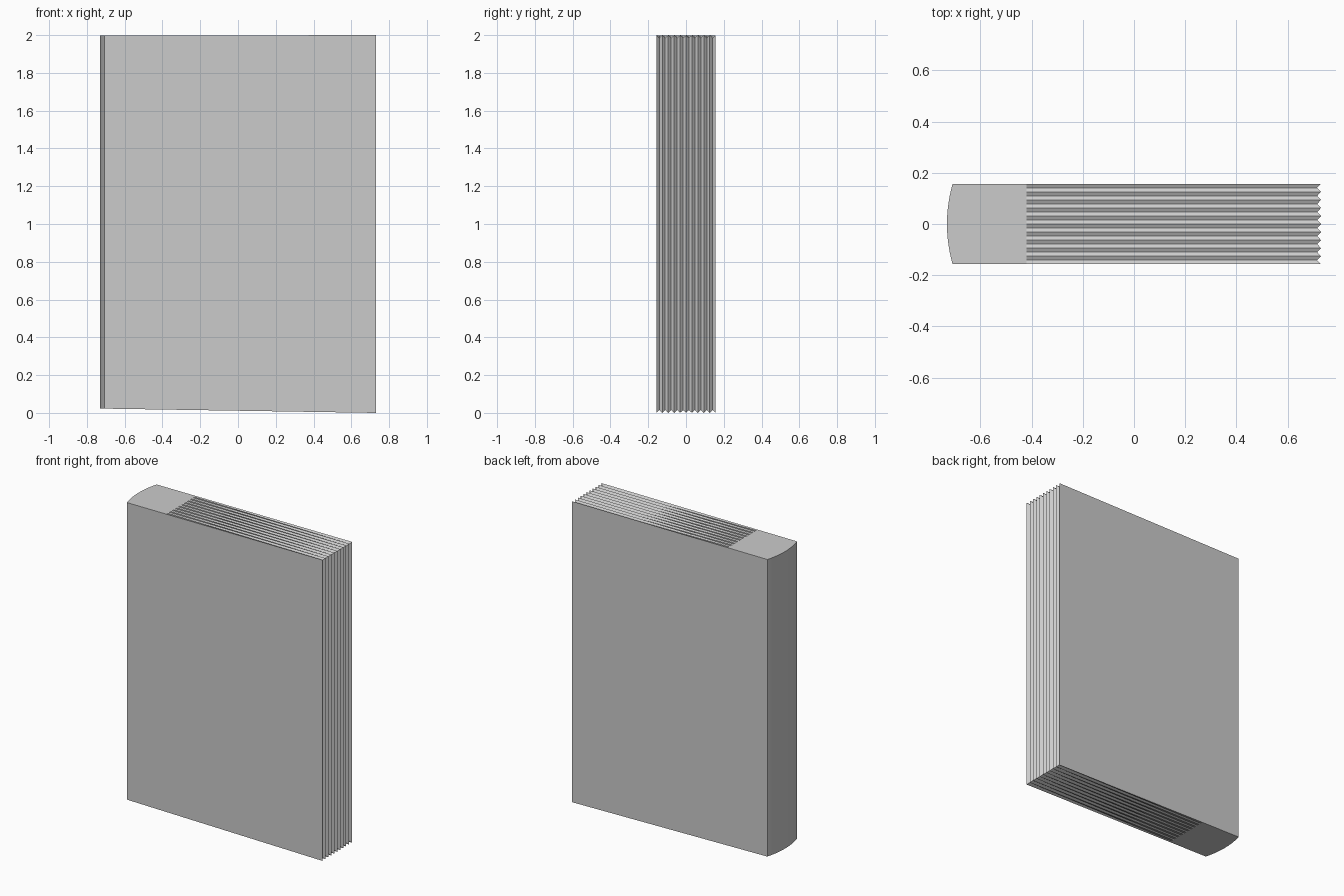
import bpy, bmesh

if "Cube" in bpy.data.objects:
    bpy.data.objects.remove(bpy.data.objects["Cube"])

HALF_X, HALF_Y = 0.73, 0.157
FOLDS = 10              # grooves across the page block
GROOVE = 0.015          # groove depth at the fore edge
BULGE = 0.022           # roundness of the spine
MID_X = -0.42           # where the grooves fade out toward the spine


def bottom(x):
    return 0.023 * (HALF_X - x) / (2 * HALF_X)


def top(x):
    return 2 - 0.003 * (HALF_X - x) / (2 * HALF_X)


# One vertical outline per tip / notch across the thickness
bm = bmesh.new()
outlines = []
for i in range(2 * FOLDS + 1):
    t = i / FOLDS - 1
    y = t * HALF_Y
    d = GROOVE if i % 2 else 0
    sx = -HALF_X + BULGE * t * t
    pts = [(sx, bottom(sx)), (MID_X, bottom(MID_X)), (HALF_X - d, d),
           (HALF_X - d, 2 - d), (MID_X, top(MID_X)), (sx, top(sx))]
    outlines.append([bm.verts.new((x, y, z)) for x, z in pts])

# Skin neighbouring outlines; only the rounded spine is smooth
for a, b in zip(outlines, outlines[1:]):
    for j in range(6):
        k = (j + 1) % 6
        f = bm.faces.new((a[j], a[k], b[k], b[j]))
        f.smooth = j == 5

# Front and back covers
bm.faces.new(outlines[0])
bm.faces.new(outlines[-1])
bmesh.ops.recalc_face_normals(bm, faces=bm.faces[:])

mesh = bpy.data.meshes.new("book")
bm.to_mesh(mesh)
bm.free()
book = bpy.data.objects.new("book", mesh)
bpy.context.collection.objects.link(book)
